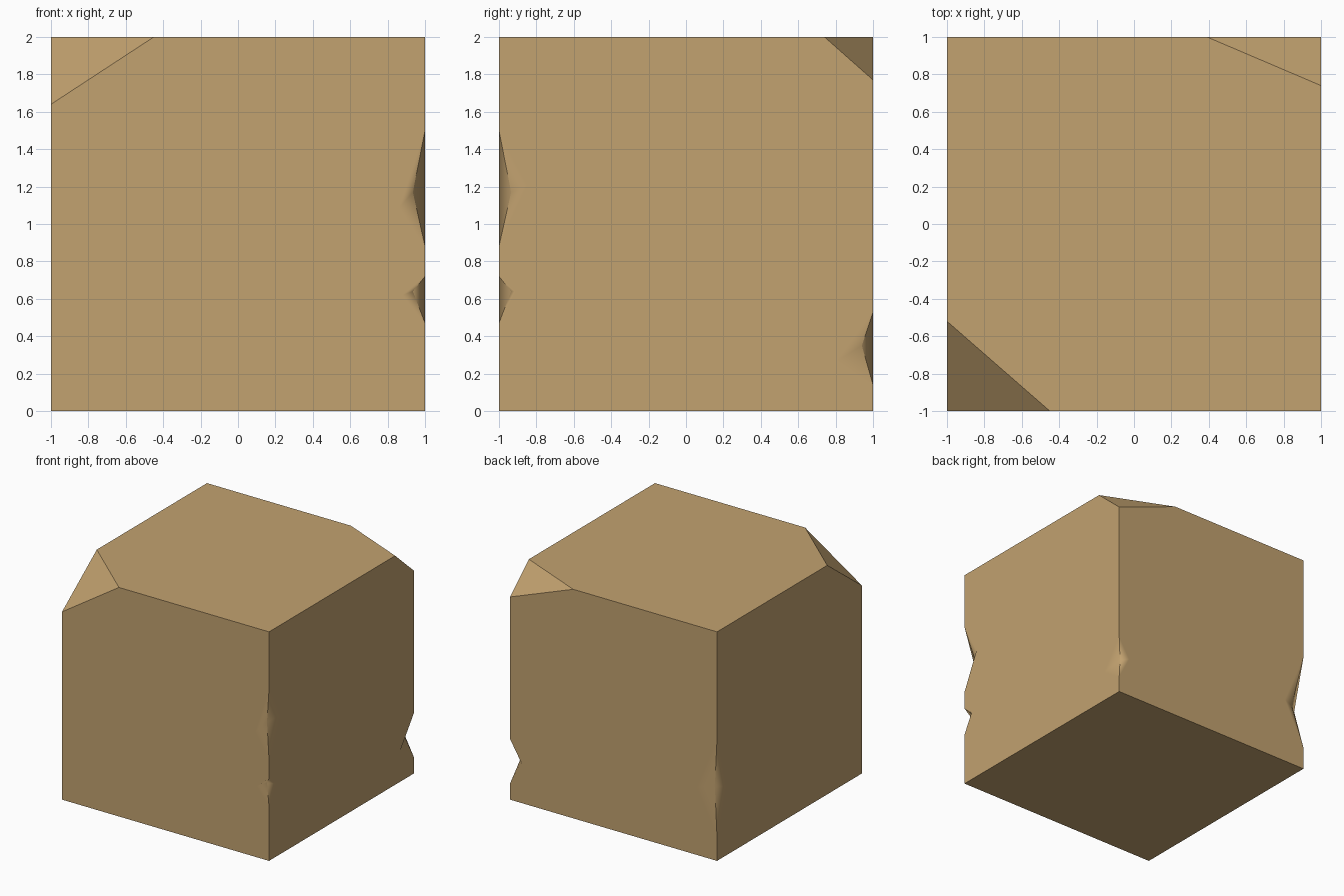
import bpy, bmesh
from mathutils import Vector

if "Cube" in bpy.data.objects:
    bpy.data.objects.remove(bpy.data.objects["Cube"])

# Vertical edges, counter-clockwise from front left.
CORNERS = [Vector(c) for c in ((-1, -1, 0), (1, -1, 0), (1, 1, 0), (-1, 1, 0))]
# Chips per vertical edge: z low, z high, z deep, depth,
# (reach, z) on the side before the edge, (reach, z) on the side after it
CHIPS = {
    1: [(0.47, 0.72, 0.64, 0.065, (0.12, 0.62), (0.09, 0.64)),
        (0.88, 1.50, 1.17, 0.065, (0.135, 1.09), (0.155, 1.21))],
    2: [(0.14, 0.53, 0.35, 0.06, (0.19, 0.27), (0.11, 0.35))],
    3: [(0.20, 1.07, 0.61, 0.07, (0.20, 0.59), (0.12, 0.60))],
}
# Cut top corners: length along the side before, the side after, and downwards
CUTS = {0: (0.48, 0.55, 0.36), 2: (0.26, 0.61, 0.23)}

bm = bmesh.new()
tag = bm.faces.layers.int.new("side")
cache = {}


def vert(p):
    key = tuple(round(c, 4) for c in p)
    if key not in cache:
        cache[key] = bm.verts.new(key)
    return cache[key]


def face(points, side):
    f = bm.faces.new([vert(p) for p in points])
    f[tag] = side
    f.smooth = True


def up(z):
    return Vector((0, 0, z))


def toward(i, step):
    return (CORNERS[(i + step) % 4] - CORNERS[i]).normalized()


def edge_chain(i, after):
    """Outline of one side along vertical edge i, bottom to top."""
    c, step = CORNERS[i], 1 if after else -1
    pts = [c]
    for z0, z1, zm, d, before_f, after_f in CHIPS.get(i, []):
        reach, zf = after_f if after else before_f
        pts += [c + up(z0), c + toward(i, step) * reach + up(zf), c + up(z1)]
    if i in CUTS:
        before, aft, down = CUTS[i]
        pts += [c + up(2 - down), c + toward(i, step) * (aft if after else before) + up(2)]
    else:
        pts.append(c + up(2))
    return pts


# Four sides, with chips notched into their outlines
for i in range(4):
    j = (i + 1) % 4
    face(edge_chain(j, False) + edge_chain(i, True)[::-1], i)

# Sloped facets inside each chip
for i, chips in CHIPS.items():
    c = CORNERS[i]
    for z0, z1, zm, d, bf, af in chips:
        low, high = c + up(z0), c + up(z1)
        deep = c + (toward(i, 1) + toward(i, -1)) * d + up(zm)
        b = c + toward(i, -1) * bf[0] + up(bf[1])
        a = c + toward(i, 1) * af[0] + up(af[1])
        face([low, deep, b], i - 1)
        face([deep, high, b], i - 1)
        face([low, a, deep], i)
        face([deep, a, high], i)

# Bottom, top and cut corners
face(CORNERS[::-1], 4)
top = []
for i in range(4):
    if i in CUTS:
        before, after = edge_chain(i, False), edge_chain(i, True)
        top += [before[-1], after[-1]]
        face([before[-2], after[-1], before[-1]], 6 + i)
    else:
        top.append(CORNERS[i] + up(2))
face(top, 5)

# Sharp between sides, soft where a chip fades into its side
bmesh.ops.recalc_face_normals(bm, faces=bm.faces[:])
for e in bm.edges:
    e.smooth = len({f[tag] for f in e.link_faces}) == 1

mesh = bpy.data.meshes.new("chipped_block")
bm.to_mesh(mesh)
bm.free()
block = bpy.data.objects.new("chipped_block", mesh)
bpy.context.collection.objects.link(block)
mod = block.modifiers.new("weighted_normals", 'WEIGHTED_NORMAL')
mod.keep_sharp = True
mod.weight = 100

mat = bpy.data.materials.new("sandy_tan")
mat.diffuse_color = (0.54, 0.36, 0.16, 1)
mat.use_nodes = True
mat.node_tree.nodes["Principled BSDF"].inputs["Base Color"].default_value = mat.diffuse_color
mesh.materials.append(mat)
